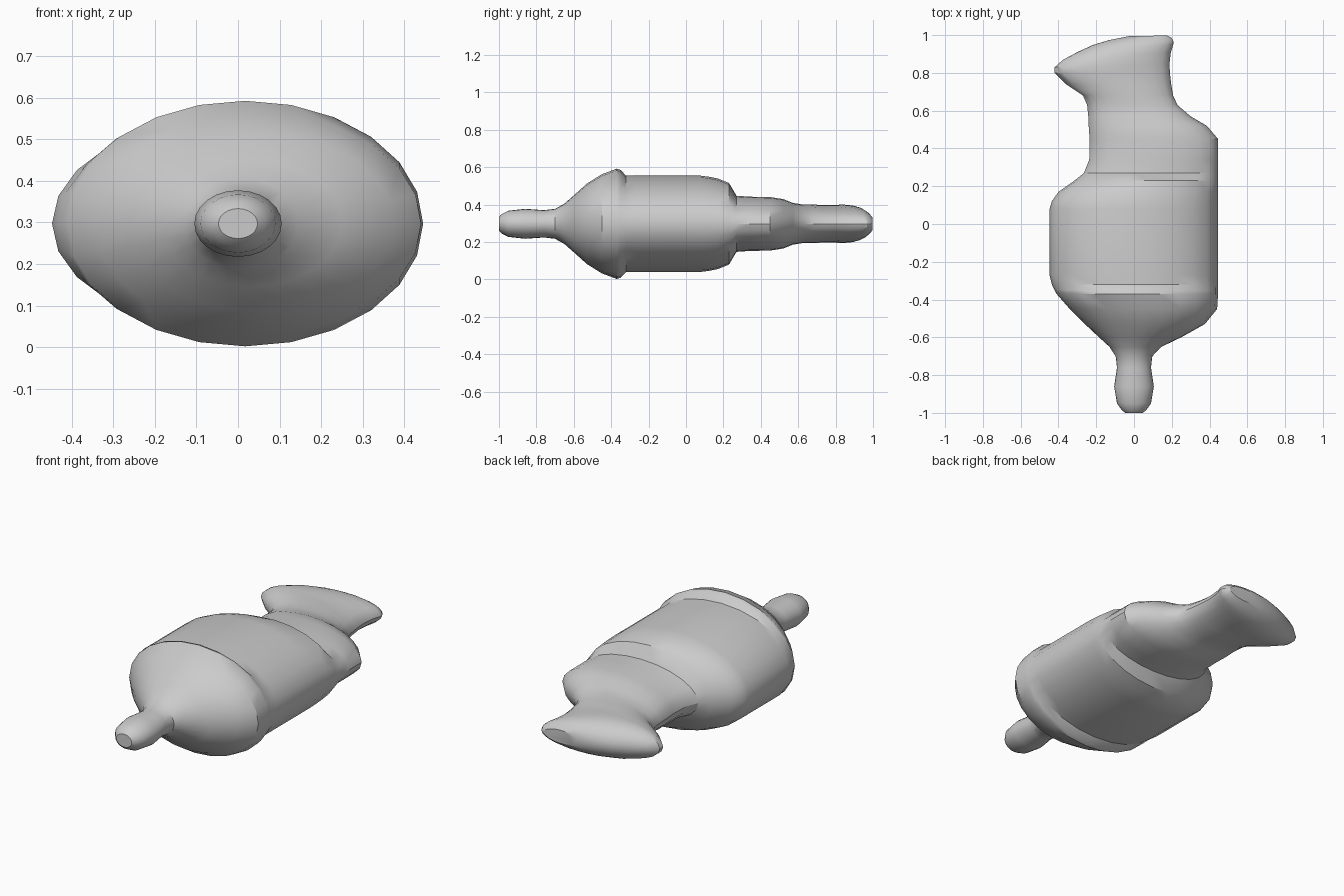
import bpy
import math
from mathutils import Vector

cube = bpy.data.objects.get("Cube")
if cube:
    bpy.data.objects.remove(cube)

SIDES = 24
MID_Z = 0.297


def loft(name, stations):
    """Skin elliptical rings; each station is (y, right x, left x, half height, tilt)."""
    verts, faces = [], []
    for y, x0, x1, h, tilt in stations:
        for i in range(SIDES):
            a = math.tau * i / SIDES
            verts.append(Vector(((x0 + x1) / 2 + (x1 - x0) / 2 * math.cos(a),
                                 y + tilt * math.cos(a),
                                 MID_Z + h * math.sin(a))))
    for r in range(len(stations) - 1):
        for i in range(SIDES):
            j = (i + 1) % SIDES
            a, b = r * SIDES, (r + 1) * SIDES
            faces.append((a + i, a + j, b + j, b + i))
    # End caps
    faces.append(tuple(reversed(range(SIDES))))
    last = (len(stations) - 1) * SIDES
    faces.append(tuple(range(last, last + SIDES)))
    mesh = bpy.data.meshes.new(name)
    mesh.from_pydata(verts, [], faces)
    mesh.update()
    obj = bpy.data.objects.new(name, mesh)
    bpy.context.collection.objects.link(obj)
    return obj


# Rounded nozzle, symmetric in x: y, half width, half height
nozzle = [(-1, .047, .036), (-.985, .065, .052), (-.95, .09, .07),
          (-.86, .105, .08), (-.76, .09, .073), (-.7, .097, .08)]

# Cone, ridge, main body and shoulder
body = [
    (-.65, -.13, .145, .108, 0), (-.6, -.185, .25, .152, 0),
    (-.53, -.26, .375, .215, 0), (-.45, -.34, .44, .265, 0),
    (-.37, -.41, .445, .295, 0), (-.35, -.42, .445, .288, 0),
    (-.32, -.435, .445, .257, 0), (-.27, -.447, .445, .257, 0),
    (.08, -.447, .445, .257, 0), (.12, -.435, .445, .252, 0),
    (.17, -.4, .445, .242, 0), (.23, -.315, .445, .218, 0),
    (.27, -.265, .445, .15, 0), (.34, -.237, .445, .145, 0),
    (.45, -.235, .445, .143, 0), (.52, -.24, .385, .132, 0),
    (.57, -.242, .3, .112, 0), (.63, -.248, .23, .102, 0),
]

# Neck and flared lopsided outlet
outlet = [
    (.68, -.27, .207, .103, 0), (.74, -.36, .197, .1, 0),
    (.8, -.42, .19, .101, 0), (.84, -.42, .188, .103, .01),
    (.89, -.375, .195, .098, .02), (.93, -.3, .208, .087, .02),
    (.957, -.22, .209, .073, .01), (.98, -.13, .198, .055, .006),
    (.996, -.03, .175, .036, .002),
]

stations = [(y, -w, w, h, 0) for y, w, h in nozzle] + body + outlet
shell = loft("canister_shell", stations)

bpy.ops.object.select_all(action='DESELECT')
shell.select_set(True)
bpy.context.view_layer.objects.active = shell
bpy.ops.object.shade_smooth_by_angle(angle=math.radians(30))
